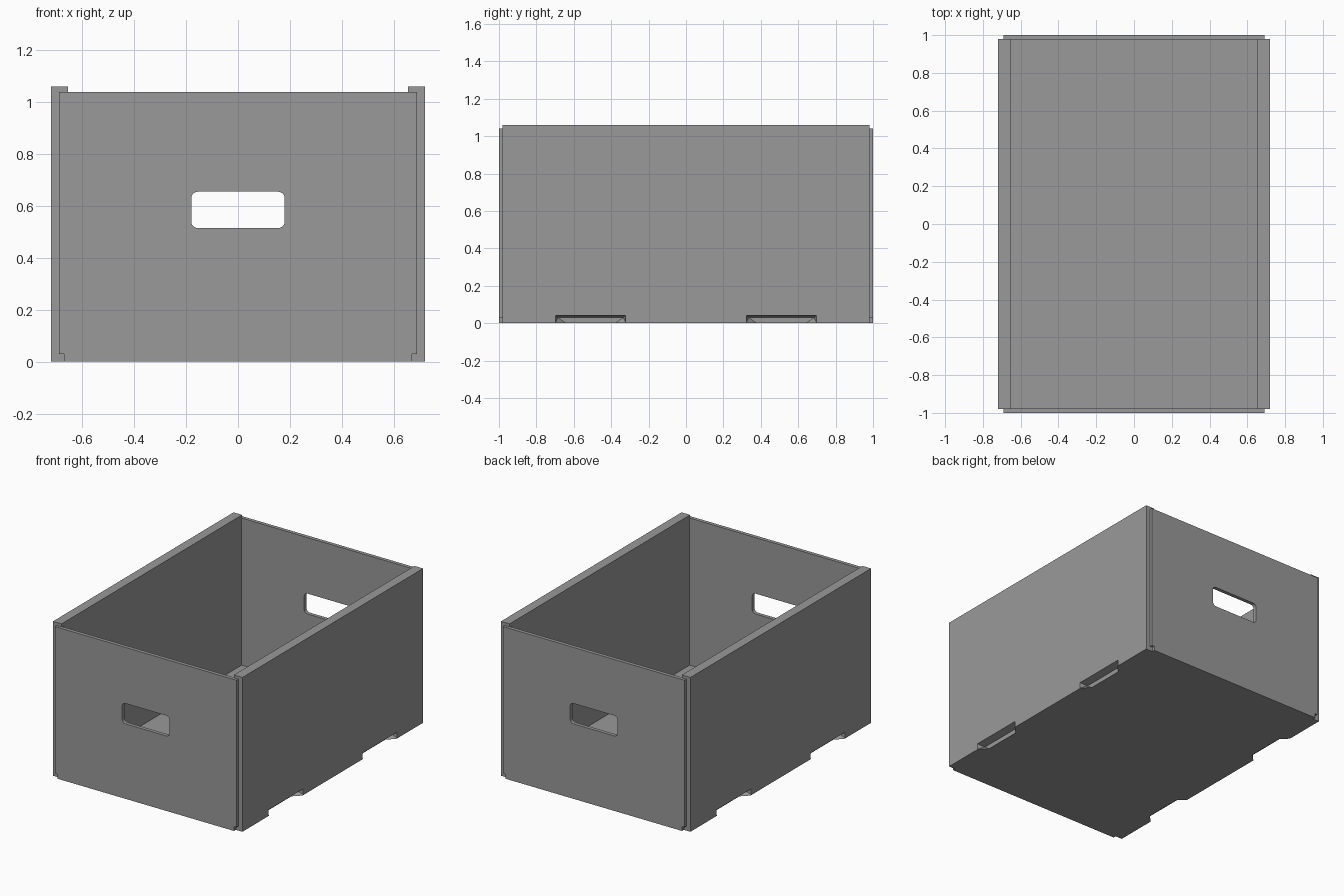
import bpy
import bmesh
import math
from mathutils import Vector

old = bpy.data.objects.get("Cube")
if old:
    bpy.data.objects.remove(old)

grey = bpy.data.materials.new("mid grey")
grey.use_nodes = True
COLOUR = (0.32, 0.32, 0.32, 1)
grey.diffuse_color = COLOUR
grey.node_tree.nodes["Principled BSDF"].inputs["Base Color"].default_value = COLOUR

HALF_X, HALF_Y = 0.72, 0.98
INNER_X = 0.655
FLOOR = 0.03


def finish(name, bm):
    bmesh.ops.recalc_face_normals(bm, faces=bm.faces)
    mesh = bpy.data.meshes.new(name)
    bm.to_mesh(mesh)
    bm.free()
    mesh.materials.append(grey)
    obj = bpy.data.objects.new(name, mesh)
    bpy.context.collection.objects.link(obj)
    return obj


def prism(name, outline, direction):
    """Extrude a closed outline along a direction."""
    bm = bmesh.new()
    face = bm.faces.new([bm.verts.new(p) for p in outline])
    out = bmesh.ops.extrude_face_region(bm, geom=[face])
    moved = [v for v in out["geom"] if isinstance(v, bmesh.types.BMVert)]
    bmesh.ops.translate(bm, verts=moved, vec=Vector(direction))
    return finish(name, bm)


def box(name, lo, hi):
    outline = [(lo[0], lo[1], lo[2]), (hi[0], lo[1], lo[2]),
               (hi[0], hi[1], lo[2]), (lo[0], hi[1], lo[2])]
    return prism(name, outline, (0, 0, hi[2] - lo[2]))


def cut(target, cutter):
    mod = target.modifiers.new("cut", "BOOLEAN")
    mod.operation = "DIFFERENCE"
    mod.solver = "EXACT"
    mod.object = cutter
    cutter.hide_render = True
    cutter.hide_viewport = True
    cutter.display_type = "WIRE"


def rounded_rect(half_x, z0, z1, r, y, steps=5):
    points = []
    corners = ((half_x - r, z1 - r), (r - half_x, z1 - r),
               (r - half_x, z0 + r), (half_x - r, z0 + r))
    for i, (cx, cz) in enumerate(corners):
        for k in range(steps + 1):
            a = math.pi / 2 * (i + k / steps)
            points.append((cx + r * math.cos(a), y, cz + r * math.sin(a)))
    return points


def foot_cutter(name, side, y_mid):
    """Tapered recess, wide at the outer face and narrow inside."""
    rings = []
    bm = bmesh.new()
    for x, top, half_top, half_low in ((HALF_X + 0.01, 0.045, 0.19, 0.19),
                                       (INNER_X + 0.015, FLOOR, 0.175, 0.13)):
        rings.append([bm.verts.new((side * x, y_mid + y, z)) for y, z in
                      ((-half_low, -0.001), (half_low, -0.001),
                       (half_top, top), (-half_top, top))])
    bm.faces.new(rings[0])
    bm.faces.new(rings[1])
    for i in range(4):
        j = (i + 1) % 4
        bm.faces.new((rings[0][i], rings[0][j], rings[1][j], rings[1][i]))
    bmesh.ops.triangulate(bm, faces=bm.faces)
    return finish(name, bm)


# Long side walls with two recesses under each
for label, s in (("left", 1), ("right", -1)):
    wall = box(label + "_side_wall",
               (min(s * INNER_X, s * HALF_X), -HALF_Y, 0),
               (max(s * INNER_X, s * HALF_X), HALF_Y, 1.06))
    for end, y in (("front", -0.51), ("back", 0.51)):
        cut(wall, foot_cutter(f"{label}_{end}_recess_cutter", s, y))

# End panels with stepped lower corners and a rounded hand hole
for label, s in (("front", -1), ("back", 1)):
    half = [(0.67, 0), (0.67, FLOOR), (0.69, FLOOR), (0.69, 1.04)]
    outline = half + [(-x, z) for x, z in reversed(half)]
    panel = prism(label + "_end_panel",
                  [(x, s * 0.975, z) for x, z in outline], (0, s * 0.025, 0))
    hole = prism(label + "_hand_hole_cutter",
                 rounded_rect(0.18, 0.515, 0.655, 0.025, s * 0.9),
                 (0, s * 0.2, 0))
    cut(panel, hole)

# Floor between the walls
box("floor", (-INNER_X, -0.975, 0), (INNER_X, 0.975, FLOOR))
